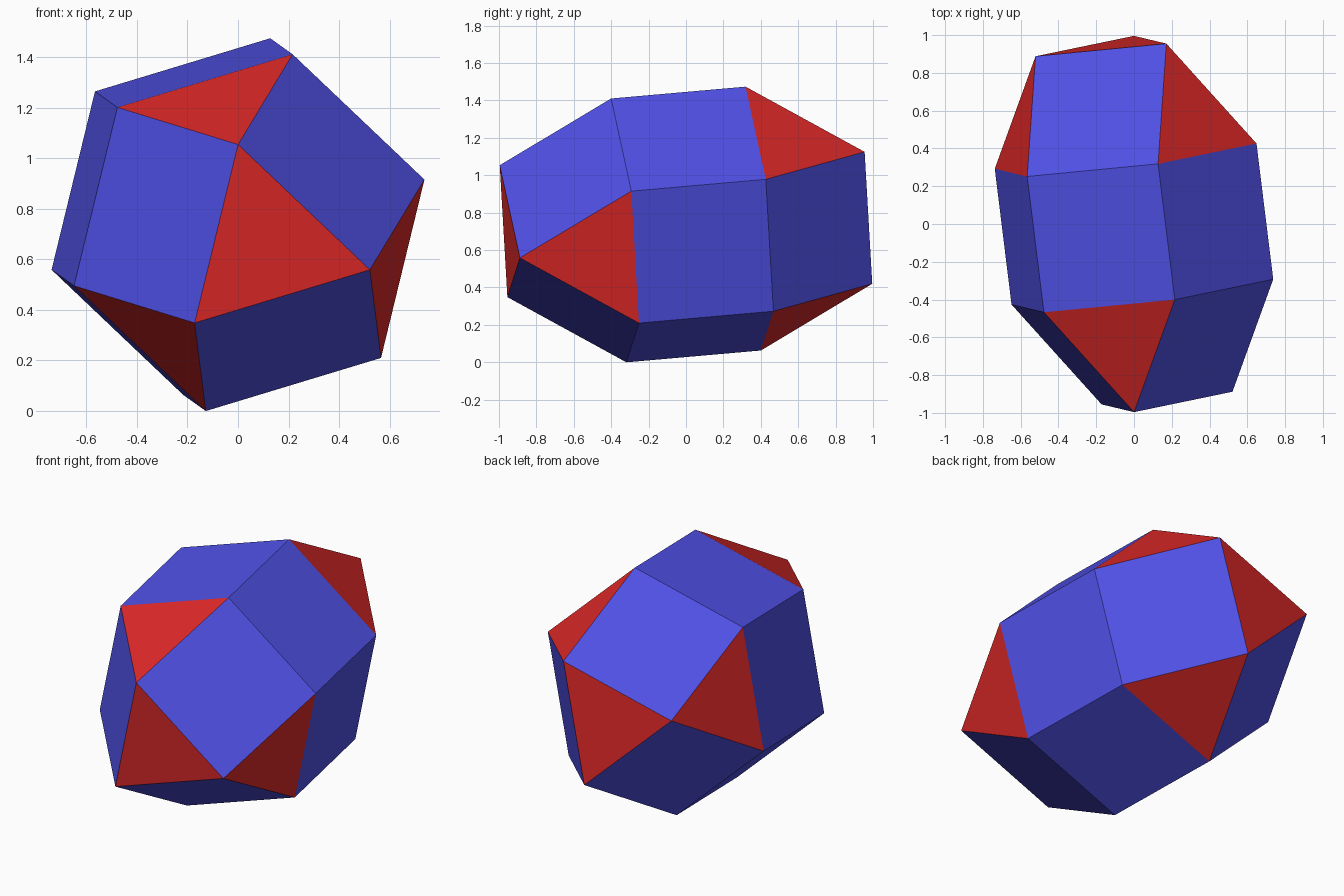
import bpy, bmesh
from math import cos, sin, radians, sqrt
from mathutils import Vector, Matrix

cube = bpy.data.objects.get("Cube")
if cube:
    bpy.data.objects.remove(cube, do_unlink=True)


def material(name, color):
    mat = bpy.data.materials.new(name)
    mat.use_nodes = True
    mat.diffuse_color = color
    mat.node_tree.nodes["Principled BSDF"].inputs["Base Color"].default_value = color
    return mat


# Equal-edged solid: two triangular cupolas, twisted, joined by a hexagonal prism
EDGE = 0.727
bm = bmesh.new()


def ring(count, radius, height, start):
    return [bm.verts.new((radius * cos(radians(start + 360 * i / count)),
                          radius * sin(radians(start + 360 * i / count)),
                          height)) for i in range(count)]


def cupola(cap, belt, offset):
    """Triangle cap joined to a hexagon belt by alternating triangles and squares."""
    bm.faces.new(cap)
    for i in range(3):
        k = 2 * i + offset
        a, b, c = (belt[(k + j) % 6] for j in range(3))
        bm.faces.new((cap[i], a, b))
        bm.faces.new((cap[i], b, c, cap[(i + 1) % 3]))


half = EDGE / 2
tip = half + EDGE * sqrt(2 / 3)
front_cap = ring(3, EDGE / sqrt(3), tip, 0)
front_belt = ring(6, EDGE, half, -30)
back_belt = ring(6, EDGE, -half, -30)
back_cap = ring(3, EDGE / sqrt(3), -tip, 60)
cupola(front_cap, front_belt, 0)
cupola(back_cap, back_belt, 1)
for i in range(6):
    j = (i + 1) % 6
    bm.faces.new((front_belt[i], front_belt[j], back_belt[j], back_belt[i]))
bmesh.ops.recalc_face_normals(bm, faces=bm.faces)

# Tilt the long axis towards the front and rest the lowest corner on the ground
axis = Vector((0.122, -0.989, -0.087)).normalized()
side = Vector((-0.117, -0.053, 0.403))
side = (side - axis * side.dot(axis)).normalized()
turn = Matrix((side, axis.cross(side), axis)).transposed()
bm.transform(turn.to_4x4())
lift = -min(v.co.z for v in bm.verts)
bm.transform(Matrix.Translation((0, 0, lift)))

# Triangles are red, squares are blue
for face in bm.faces:
    face.material_index = 1 if len(face.verts) == 3 else 0

mesh = bpy.data.meshes.new("faceted_solid")
bm.to_mesh(mesh)
bm.free()
mesh.materials.append(material("blue", (0.08, 0.08, 0.79, 1)))
mesh.materials.append(material("red", (0.73, 0.021, 0.021, 1)))
bpy.context.collection.objects.link(bpy.data.objects.new("faceted_solid", mesh))
